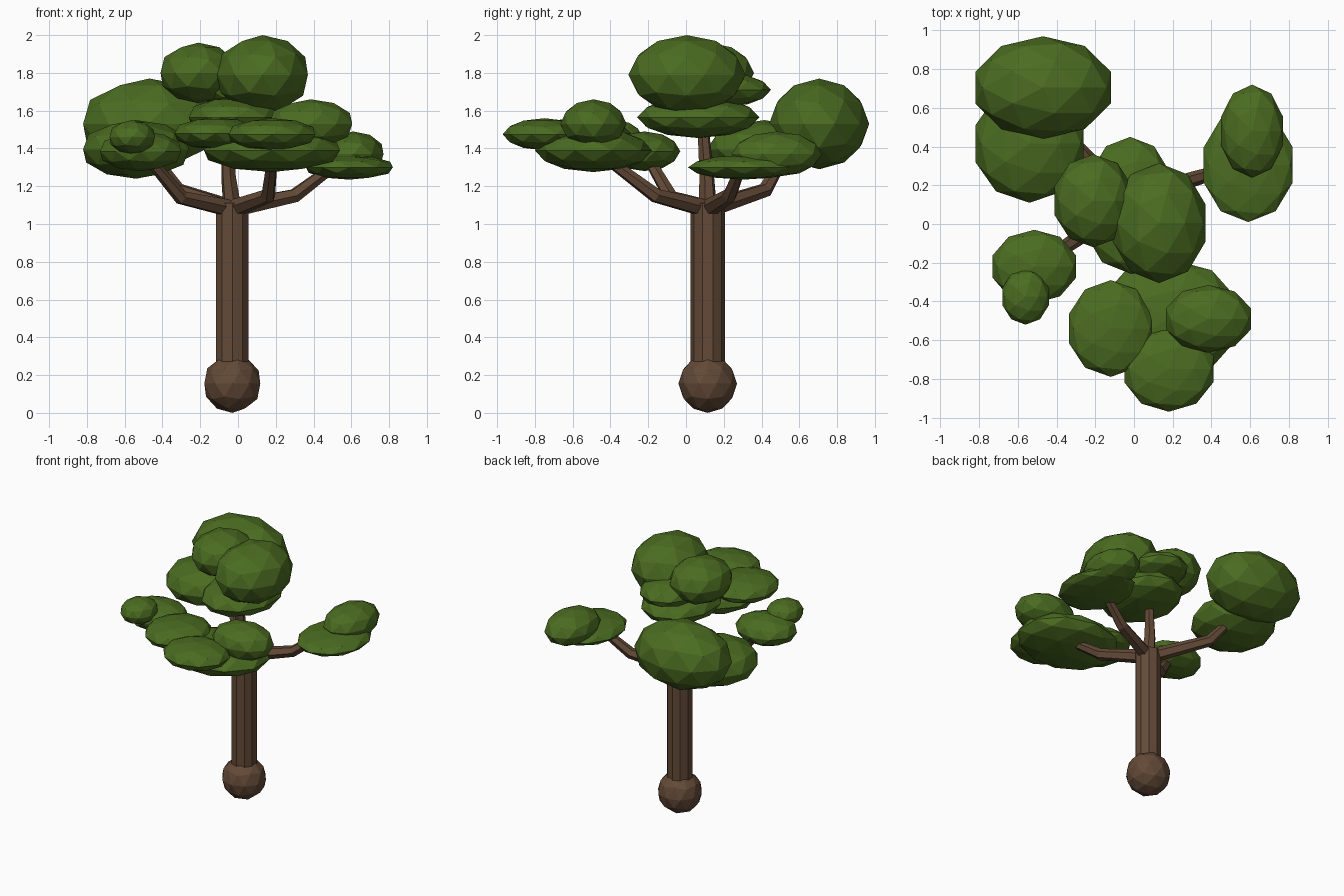
import bpy
from mathutils import Vector

if "Cube" in bpy.data.objects:
    bpy.data.objects.remove(bpy.data.objects["Cube"])


def material(name, rgb):
    m = bpy.data.materials.new(name)
    m.diffuse_color = (*rgb, 1)
    m.use_nodes = True
    m.node_tree.nodes["Principled BSDF"].inputs["Base Color"].default_value = m.diffuse_color
    return m


bark = material("bark", (0.125, 0.068, 0.038))
leaf = material("leaf", (0.07, 0.15, 0.015))


def blob(name, centre, half, mat):
    """Faceted ball stretched so its bounds match the half sizes."""
    bpy.ops.mesh.primitive_ico_sphere_add(subdivisions=2, radius=1)
    ob = bpy.context.object
    ob.name = name
    verts = ob.data.vertices
    ext = [max(abs(v.co[i]) for v in verts) for i in range(3)]
    for v in verts:
        v.co = Vector(v.co[i] / ext[i] * half[i] for i in range(3))
    ob.location = centre
    ob.data.materials.append(mat)
    return ob


def branch(name, points, r0=0.05, r1=0.03):
    """Bent six-sided limb that tapers along its points."""
    cu = bpy.data.curves.new(name, 'CURVE')
    cu.dimensions = '3D'
    cu.bevel_depth = 1
    cu.bevel_resolution = 1
    cu.use_fill_caps = True
    sp = cu.splines.new('POLY')
    sp.points.add(len(points) - 1)
    sp.use_smooth = False
    for i, (p, co) in enumerate(zip(sp.points, points)):
        p.co = (*co, 1)
        p.radius = r0 + (r1 - r0) * i / (len(points) - 1)
    cu.materials.append(bark)
    ob = bpy.data.objects.new(name, cu)
    bpy.context.collection.objects.link(ob)


# Trunk and root ball
X, Y = -0.03, 0.115
bpy.ops.mesh.primitive_cylinder_add(vertices=10, radius=0.091, depth=0.95,
                                    location=(X, Y, 0.635))
trunk = bpy.context.object
trunk.name = "trunk"
trunk.data.materials.append(bark)
blob("root_ball", (X, Y, 0.155), (0.148, 0.155, 0.155), bark)

# Branches
start = (X, Y, 1.08)
branch("branch_back_left", [start, (-0.32, 0.42, 1.18), (-0.42, 0.50, 1.32)])
branch("branch_left", [start, (-0.30, -0.08, 1.14), (-0.46, -0.19, 1.33)])
branch("branch_front", [start, (0.16, -0.16, 1.15), (0.18, -0.40, 1.33)])
branch("branch_right", [start, (0.30, 0.23, 1.15), (0.50, 0.29, 1.30)])
branch("branch_top", [start, (-0.05, 0.11, 1.25), (-0.06, 0.09, 1.52)])

# Foliage clusters: (centre, half sizes)
clusters = {
    "back_left": [((-0.47, 0.705, 1.53), (0.35, 0.265, 0.24)),
                  ((-0.54, 0.415, 1.395), (0.28, 0.305, 0.155))],
    "right": [((0.59, 0.305, 1.30), (0.23, 0.295, 0.065)),
              ((0.61, 0.48, 1.37), (0.16, 0.24, 0.12))],
    "left": [((-0.515, -0.22, 1.385), (0.215, 0.19, 0.105)),
             ((-0.56, -0.375, 1.46), (0.12, 0.145, 0.09))],
    "front": [((0.18, -0.49, 1.39), (0.36, 0.31, 0.115)),
              ((-0.12, -0.54, 1.48), (0.215, 0.25, 0.085)),
              ((0.385, -0.49, 1.53), (0.22, 0.175, 0.13)),
              ((0.18, -0.75, 1.475), (0.23, 0.22, 0.085))],
    "top": [((0.13, 0.005, 1.79), (0.24, 0.31, 0.21)),
            ((-0.21, 0.12, 1.80), (0.20, 0.24, 0.16)),
            ((-0.02, 0.20, 1.71), (0.20, 0.25, 0.09)),
            ((-0.01, 0.065, 1.565), (0.25, 0.325, 0.11))],
}
for cluster, blobs in clusters.items():
    for i, (centre, half) in enumerate(blobs, 1):
        blob(f"foliage_{cluster}_{i}", centre, half, leaf)
